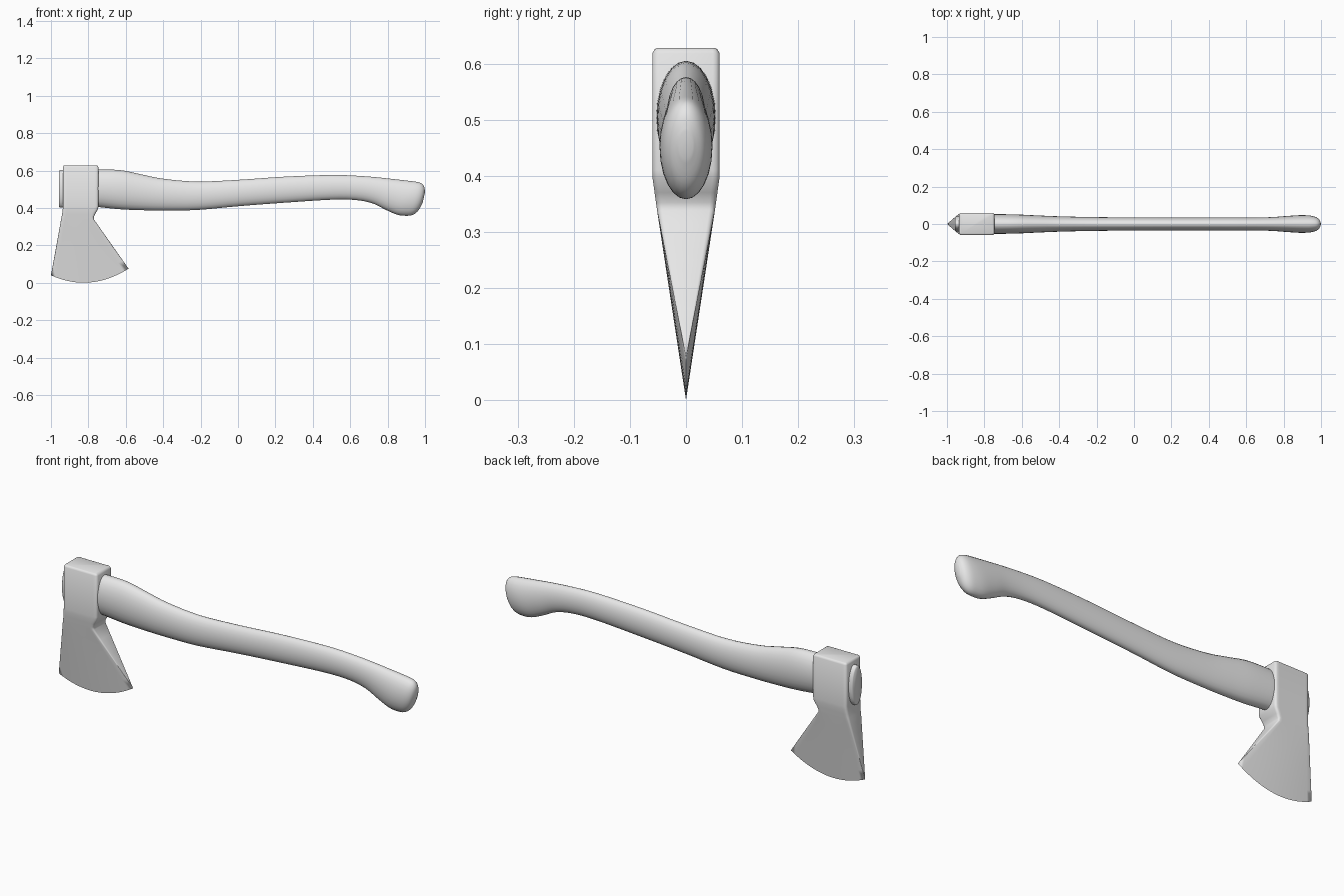
import bpy, bmesh, math

if "Cube" in bpy.data.objects:
    bpy.data.objects.remove(bpy.data.objects["Cube"])

grey = bpy.data.materials.new("plain grey")
grey.diffuse_color = (0.8, 0.8, 0.8, 1)
grey.use_nodes = True
grey.node_tree.nodes["Principled BSDF"].inputs["Base Color"].default_value = grey.diffuse_color


def loft(name, rings, cap_start=True, cap_end=True, angle=40):
    """Skin a list of equal-length closed rings into one object."""
    bm = bmesh.new()
    rows = [[bm.verts.new(p) for p in ring] for ring in rings]
    n = len(rows[0])
    for a, b in zip(rows, rows[1:]):
        for i in range(n):
            j = (i + 1) % n
            bm.faces.new((a[i], a[j], b[j], b[i]))
    if cap_start:
        bm.faces.new(rows[0][::-1])
    if cap_end:
        bm.faces.new(rows[-1])
    bmesh.ops.remove_doubles(bm, verts=bm.verts, dist=1e-5)
    bmesh.ops.recalc_face_normals(bm, faces=bm.faces)
    me = bpy.data.meshes.new(name)
    bm.to_mesh(me)
    bm.free()
    me.materials.append(grey)
    ob = bpy.data.objects.new(name, me)
    bpy.context.collection.objects.link(ob)
    bpy.ops.object.select_all(action='DESELECT')
    ob.select_set(True)
    bpy.context.view_layer.objects.active = ob
    bpy.ops.object.shade_smooth_by_angle(angle=math.radians(angle))
    return ob


# Axe head: rounded rectangles stacked downwards, then a wedge to a curved edge
def ring(x0, x1, h, r, n=16):
    pts = [(x0 + r + (x1 - x0 - 2 * r) * i / n, -h) for i in range(1, n)]
    corners = [(x1 - r, -h + r, -90), (x1 - r, h - r, 0),
               (x0 + r, h - r, 90), (x0 + r, -h + r, 180)]
    for k, (cx, cy, a0) in enumerate(corners):
        for s in range(4):
            a = math.radians(a0 + 30 * s)
            pts.append((cx + r * math.cos(a), cy + r * math.sin(a)))
        if k == 1:
            pts += [(x1 - r - (x1 - x0 - 2 * r) * i / n, h) for i in range(1, n)]
    return pts


head_rows = [(0.628, -0.927, -0.756, 0.051, 0.006), (0.6255, -0.932, -0.751, 0.056, 0.009),
             (0.618, -0.936, -0.746, 0.060, 0.012), (0.41, -0.936, -0.746, 0.060, 0.012),
             (0.395, -0.937, -0.748, 0.0595, 0.012), (0.37, -0.940, -0.762, 0.056, 0.012),
             (0.352, -0.943, -0.771, 0.0535, 0.011), (0.338, -0.946, -0.770, 0.0515, 0.010)]
head = [[(x, y, z) for x, y in ring(a, b, h, r)] for z, a, b, h, r in head_rows]
neck = head[-1]
edge = [(x, y, 1.306 * (x + 0.825) ** 2) for x, y in ring(-1.0, -0.585, 0, 0)]
for k in range(1, 7):
    t = k / 6
    head.append([tuple(p + (q - p) * t for p, q in zip(a, b)) for a, b in zip(neck, edge)])
loft("axe_head", head, cap_end=False)

# Handle: top point, bottom point and half width of each cross-section
stations = [
    (-0.75, 0.605, -0.75, 0.405, 0.053), (-0.63, 0.602, -0.63, 0.393, 0.051),
    (-0.52, 0.580, -0.52, 0.388, 0.046), (-0.40, 0.556, -0.40, 0.386, 0.041),
    (-0.22, 0.541, -0.22, 0.389, 0.037), (0.0, 0.550, 0.0, 0.409, 0.035),
    (0.25, 0.567, 0.25, 0.428, 0.034), (0.50, 0.576, 0.50, 0.444, 0.034),
    (0.65, 0.571, 0.63, 0.442, 0.034), (0.76, 0.562, 0.72, 0.424, 0.037),
    (0.85, 0.552, 0.79, 0.390, 0.043), (0.92, 0.544, 0.85, 0.364, 0.047),
    (0.962, 0.538, 0.897, 0.358, 0.046), (0.985, 0.528, 0.935, 0.363, 0.041),
    (0.997, 0.508, 0.965, 0.387, 0.030), (0.999, 0.480, 0.988, 0.430, 0.012)]


def catmull(p, q, r, s, t):
    return tuple(0.5 * (2 * b + (c - a) * t + (2 * a - 5 * b + 4 * c - d) * t * t
                        + (3 * b - a - 3 * c + d) * t ** 3) for a, b, c, d in zip(p, q, r, s))


def section(s, n=24):
    tx, tz, bx, bz, w = s
    out = []
    for i in range(n):
        a = 2 * math.pi * i / n
        f = 0.5 + 0.5 * math.cos(a)
        out.append((bx + (tx - bx) * f, w * math.sin(a), bz + (tz - bz) * f))
    return out


# Tenon running through the eye and showing at the front of the head
handle = [section(s) for s in [(-0.957, 0.597, -0.957, 0.408, 0.036),
                               (-0.953, 0.602, -0.953, 0.402, 0.040),
                               (-0.92, 0.604, -0.92, 0.402, 0.042)]]
last = len(stations) - 1
for i in range(last):
    p, q, r, s = (stations[min(max(k, 0), last)] for k in (i - 1, i, i + 1, i + 2))
    handle += [section(catmull(p, q, r, s, t / 4)) for t in range(4)]
handle.append(section(stations[-1]))
loft("handle", handle, angle=50)
